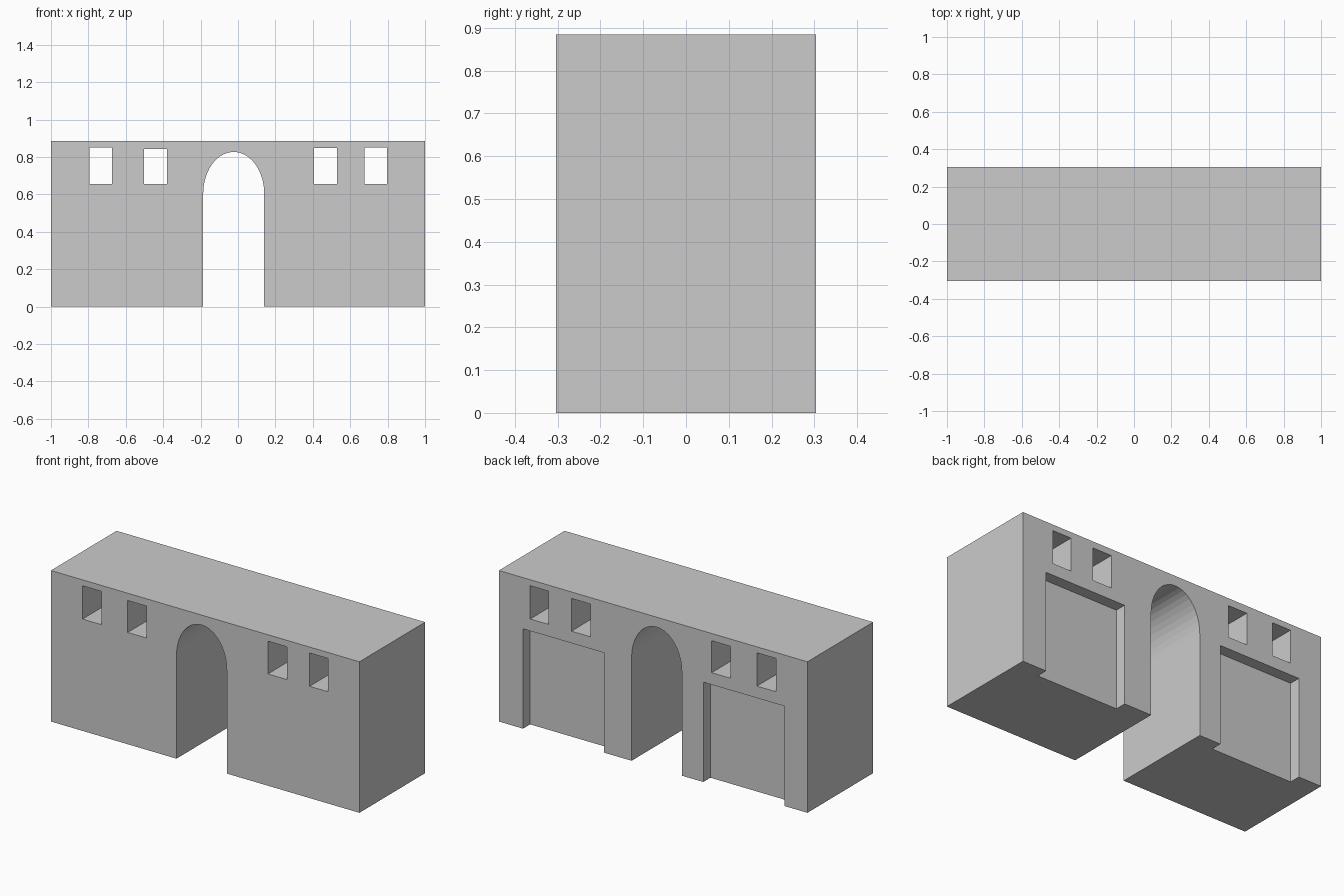
import bpy, bmesh, math

if "Cube" in bpy.data.objects:
    bpy.data.objects.remove(bpy.data.objects["Cube"])

W, D, H = 1.0, 0.304, 0.885      # half width, half depth, height


def prism(name, profile, y0, y1):
    """Extrude an (x, z) outline from y0 to y1."""
    bm = bmesh.new()
    face = bm.faces.new([bm.verts.new((x, y0, z)) for x, z in profile])
    out = bmesh.ops.extrude_face_region(bm, geom=[face])["geom"]
    verts = [g for g in out if isinstance(g, bmesh.types.BMVert)]
    bmesh.ops.translate(bm, verts=verts, vec=(0, y1 - y0, 0))
    bmesh.ops.recalc_face_normals(bm, faces=bm.faces)
    mesh = bpy.data.meshes.new(name)
    bm.to_mesh(mesh)
    bm.free()
    obj = bpy.data.objects.new(name, mesh)
    bpy.context.collection.objects.link(obj)
    return obj


def rect(x0, x1, z0, z1):
    return [(x0, z0), (x1, z0), (x1, z1), (x0, z1)]


# Solid wall block
wall = prism("gate_wall", rect(-W, W, 0, H), -D, D)

# Arched passage
cx, rx, spring, rz, n = -0.023, 0.163, 0.605, 0.222, 20
arch = [(cx - rx, -0.1), (cx + rx, -0.1)]
arch += [(cx + rx * math.cos(math.pi * i / n), spring + rz * math.sin(math.pi * i / n))
         for i in range(n + 1)]
cutters = [prism("arch_cutter", arch, -D - 0.1, D + 0.1)]

# Through windows: left edge, right edge, top
for x0, x1, top in [(-0.795, -0.673, 0.850), (-0.502, -0.379, 0.842),
                    (0.407, 0.530, 0.847), (0.677, 0.797, 0.850)]:
    cutters.append(prism("window_cutter", rect(x0, x1, 0.655, top), -D - 0.1, D + 0.1))

# Shallow recesses on the back, open at the ground
for x0, x1 in [(-0.851, -0.325), (0.318, 0.844)]:
    cutters.append(prism("recess_cutter", rect(x0, x1, -0.1, 0.585), D - 0.066, D + 0.1))

# Cut the openings and drop the helpers
bpy.context.view_layer.objects.active = wall
for cutter in cutters:
    cutter.hide_render = True
    mod = wall.modifiers.new("opening", 'BOOLEAN')
    mod.operation, mod.solver, mod.object = 'DIFFERENCE', 'EXACT', cutter
    bpy.ops.object.modifier_apply(modifier=mod.name)
    bpy.data.objects.remove(cutter)
